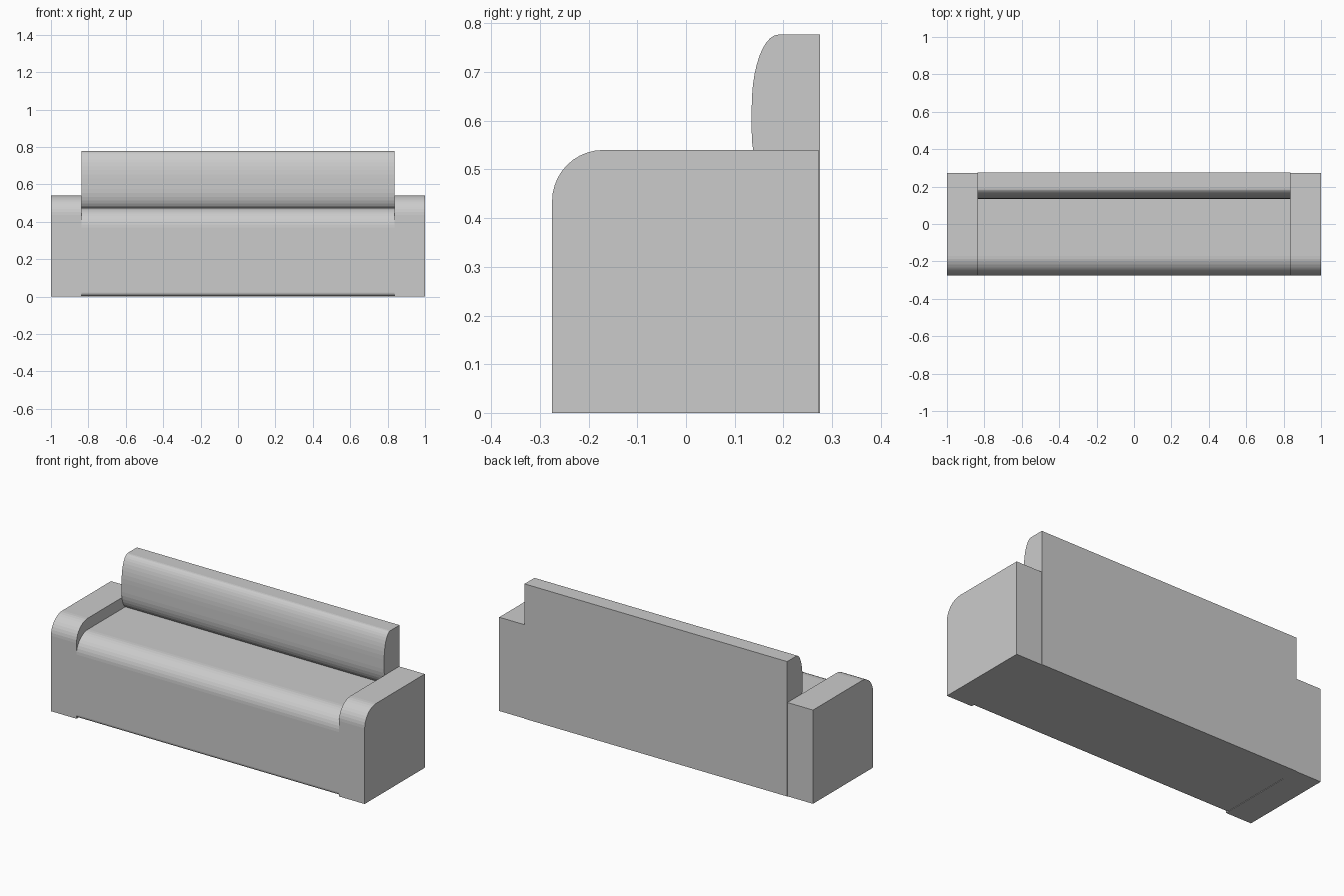
import bpy, bmesh
from math import sin, cos, pi

cube = bpy.data.objects.get("Cube")
if cube:
    bpy.data.objects.remove(cube, do_unlink=True)

grey = bpy.data.materials.new("plain_grey")
grey.use_nodes = True
colour = (0.6, 0.6, 0.6, 1)
grey.diffuse_color = colour
grey.node_tree.nodes["Principled BSDF"].inputs["Base Color"].default_value = colour


def arc(cy, cz, ry, rz, start, end, steps=10):
    """Points on an elliptical corner in the y-z plane."""
    angles = [start + (end - start) * i / steps for i in range(steps + 1)]
    return [(cy + ry * cos(a), cz + rz * sin(a)) for a in angles]


def extrude_profile(name, profile, x0, x1):
    """Solid made by sweeping a y-z profile along x."""
    bm = bmesh.new()
    face = bm.faces.new([bm.verts.new((x0, y, z)) for y, z in profile])
    swept = bmesh.ops.extrude_face_region(bm, geom=[face])["geom"]
    verts = [v for v in swept if isinstance(v, bmesh.types.BMVert)]
    bmesh.ops.translate(bm, verts=verts, vec=(x1 - x0, 0, 0))
    bmesh.ops.recalc_face_normals(bm, faces=bm.faces)
    mesh = bpy.data.meshes.new(name)
    bm.to_mesh(mesh)
    bm.free()
    mesh.materials.append(grey)
    obj = bpy.data.objects.new(name, mesh)
    bpy.context.collection.objects.link(obj)
    return obj


FRONT, BACK, INNER = -0.275, 0.275, 0.837

# Armrests: square blocks with a rounded upper front edge
arm = [(0.272, 0), (FRONT, 0)]
arm += arc(FRONT + 0.105, 0.435, 0.105, 0.105, pi, pi / 2)
arm += [(0.272, 0.54)]
for name, x0, x1 in (("left_armrest", INNER, 1), ("right_armrest", -1, -INNER)):
    extrude_profile(name, arm, x0, x1)

# Seat: rounded upper front edge and a small rounded lower front edge
seat = [(0.2, 0.003)]
seat += arc(FRONT + 0.02, 0.023, 0.02, 0.02, 1.5 * pi, pi, 5)
seat += arc(FRONT + 0.105, 0.37, 0.105, 0.105, pi, pi / 2)
seat += [(0.2, 0.475)]
extrude_profile("seat", seat, -INNER, INNER)

# Backrest: rounded upper front edge, tucked in towards the seat
back = [(BACK, 0), (0.17, 0), (0.17, 0.465)]
back += arc(0.185, 0.575, 0.05, 0.105, 1.4 * pi, pi, 6)
back += arc(0.19, 0.63, 0.055, 0.147, pi, pi / 2)
back += [(BACK, 0.777)]
extrude_profile("backrest", back, -INNER, INNER)
